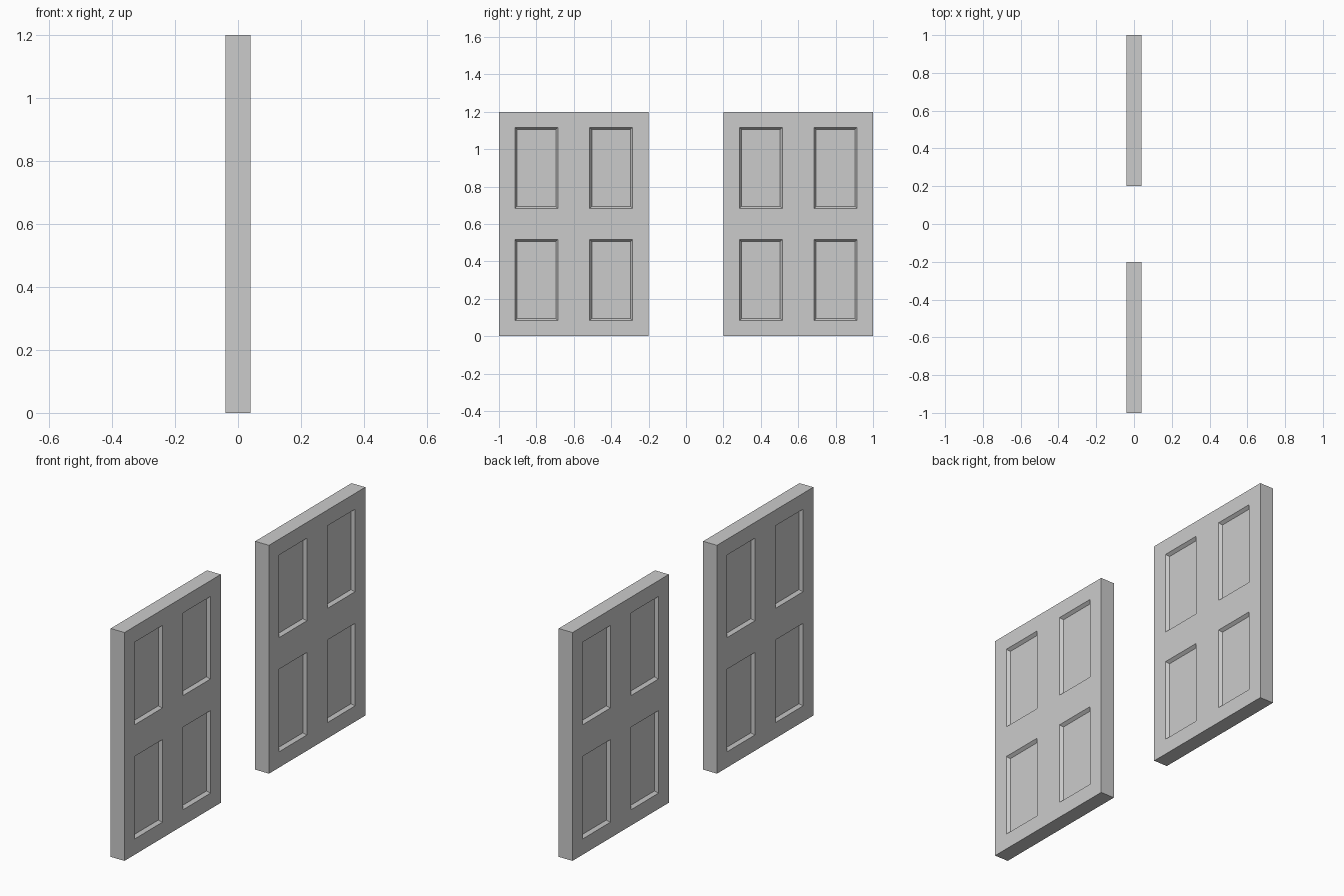
import bpy, bmesh
from mathutils import Vector, Matrix

if "Cube" in bpy.data.objects:
    bpy.data.objects.remove(bpy.data.objects["Cube"])

W, H, T = 0.8, 1.2, 0.08             # shutter width, height, thickness
PY, PZ = (0.2, 0.6), (0.3, 0.9)      # recess centres within the shutter
HY, HZ = 0.115, 0.217                # recess half sizes
BEVEL, DEPTH = 0.016, 0.016          # sloped moulding around each recess


def shutter(name, y0):
    bm = bmesh.new()
    # Slab
    bmesh.ops.create_cube(bm, size=1, matrix=Matrix.Translation((0, W / 2, H / 2))
                          @ Matrix.Diagonal((T, W, H, 1)))
    # Cut the slab along the recess borders
    cuts = [(Vector((0, c + s * HY, 0)), Vector((0, 1, 0))) for c in PY for s in (-1, 1)]
    cuts += [(Vector((0, 0, c + s * HZ)), Vector((0, 0, 1))) for c in PZ for s in (-1, 1)]
    for co, no in cuts:
        bmesh.ops.bisect_plane(bm, geom=bm.verts[:] + bm.edges[:] + bm.faces[:],
                               plane_co=co, plane_no=no)
    # Sink four panels on both faces
    bm.normal_update()
    panels = []
    for f in bm.faces:
        c = f.calc_center_median()
        if (abs(f.normal.x) > 0.9 and any(abs(c.y - p) < 0.01 for p in PY)
                and any(abs(c.z - p) < 0.01 for p in PZ)):
            panels.append(f)
    bmesh.ops.inset_individual(bm, faces=panels, thickness=BEVEL, depth=-DEPTH)
    # Merge the leftover cut lines on flat areas
    bmesh.ops.recalc_face_normals(bm, faces=bm.faces[:])
    me = bpy.data.meshes.new(name)
    bm.to_mesh(me)
    bm.free()
    ob = bpy.data.objects.new(name, me)
    ob.location.y = y0
    bpy.context.collection.objects.link(ob)


shutter("left_shutter", -1.0)
shutter("right_shutter", 0.2)
